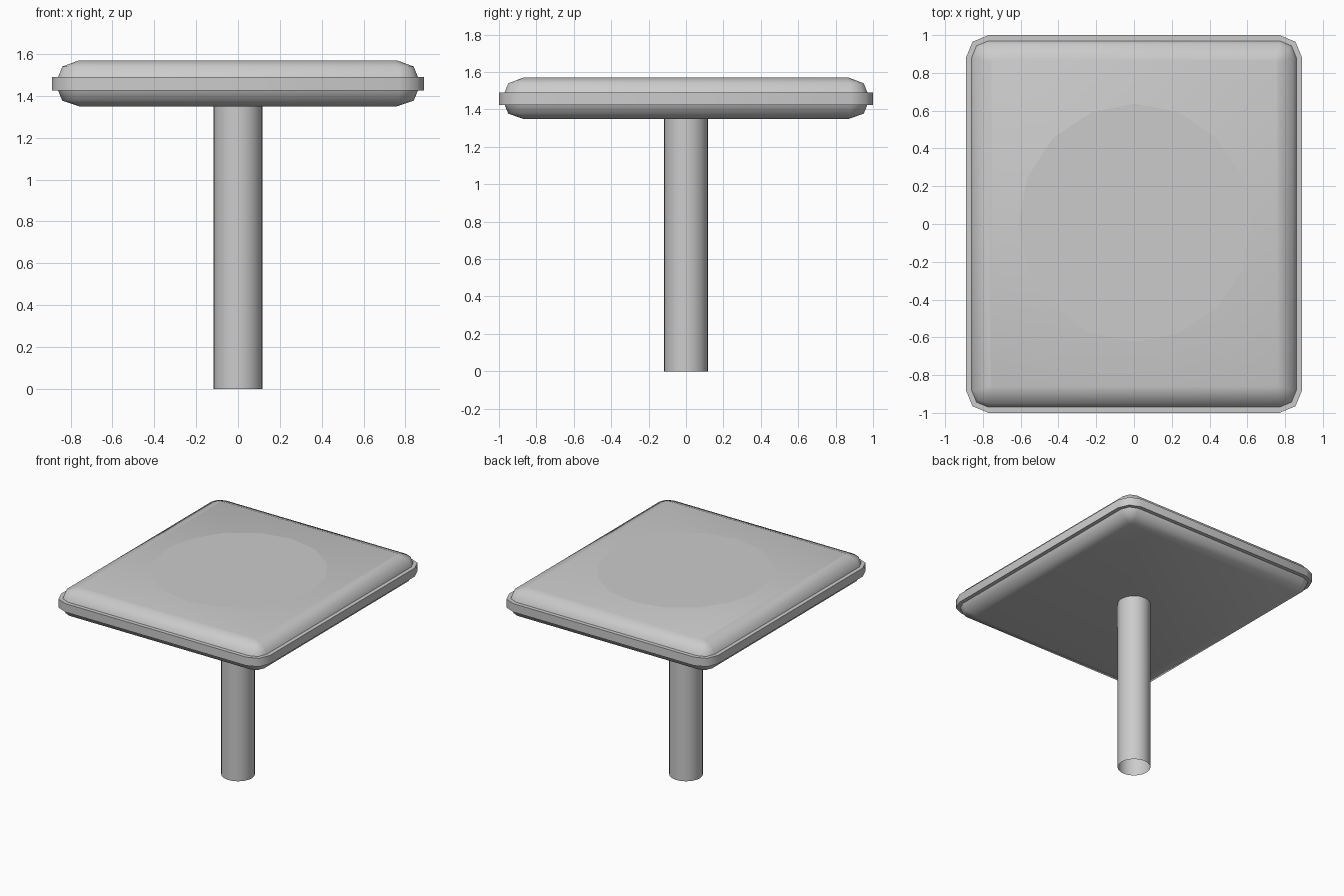
import bpy, bmesh, math

cube = bpy.data.objects.get("Cube")
if cube:
    bpy.data.objects.remove(cube)

grey = bpy.data.materials.new("plain grey")
grey.use_nodes = True
color = (0.6, 0.6, 0.6, 1)
grey.diffuse_color = color
grey.node_tree.nodes["Principled BSDF"].inputs["Base Color"].default_value = color


def finish(name, bm, angle):
    mesh = bpy.data.meshes.new(name)
    bm.to_mesh(mesh)
    bm.free()
    mesh.materials.append(grey)
    obj = bpy.data.objects.new(name, mesh)
    bpy.context.collection.objects.link(obj)
    bpy.ops.object.select_all(action='DESELECT')
    obj.select_set(True)
    bpy.context.view_layer.objects.active = obj
    bpy.ops.object.shade_smooth_by_angle(angle=math.radians(angle))
    return obj


def ring(bm, inset, z):
    """Rounded rectangle, two segments per corner, shrunk by inset."""
    hx, hy = 0.89 - inset, 1.0 - inset
    r = max(0.12 - inset, 0.015)
    verts = []
    for i, (sx, sy) in enumerate([(1, 1), (-1, 1), (-1, -1), (1, -1)]):
        for k in range(3):
            a = math.pi / 2 * (i + k / 2)
            verts.append(bm.verts.new((sx * (hx - r) + r * math.cos(a),
                                       sy * (hy - r) + r * math.sin(a), z)))
    return verts


# Table top: rounded slab with a raised rim band
bm = bmesh.new()
profile = [(0.13, 1.35), (0.05, 1.377), (0.03, 1.425), (0, 1.425),
           (0, 1.49), (0.03, 1.49), (0.05, 1.54), (0.13, 1.57)]
rings = [ring(bm, *p) for p in profile]
for low, high in zip(rings, rings[1:]):
    for i in range(len(low)):
        j = (i + 1) % len(low)
        bm.faces.new((low[i], low[j], high[j], high[i]))
bm.faces.new(rings[0][::-1])
bm.faces.new(rings[-1])
finish("table_top", bm, 60)

# Thin round inlay on the table top
bm = bmesh.new()
bmesh.ops.create_circle(bm, cap_ends=True, segments=16, radius=1)
inlay = finish("round_inlay", bm, 30)
inlay.scale = (0.615, 0.632, 1)
inlay.location = (0.005, 0.007, 1.572)

# Hollow pole, open at the foot
bm = bmesh.new()
bmesh.ops.create_cone(bm, cap_ends=False, segments=32, radius1=0.117,
                      radius2=0.117, depth=1.36)
pole = finish("pole", bm, 30)
pole.location.z = 0.68
